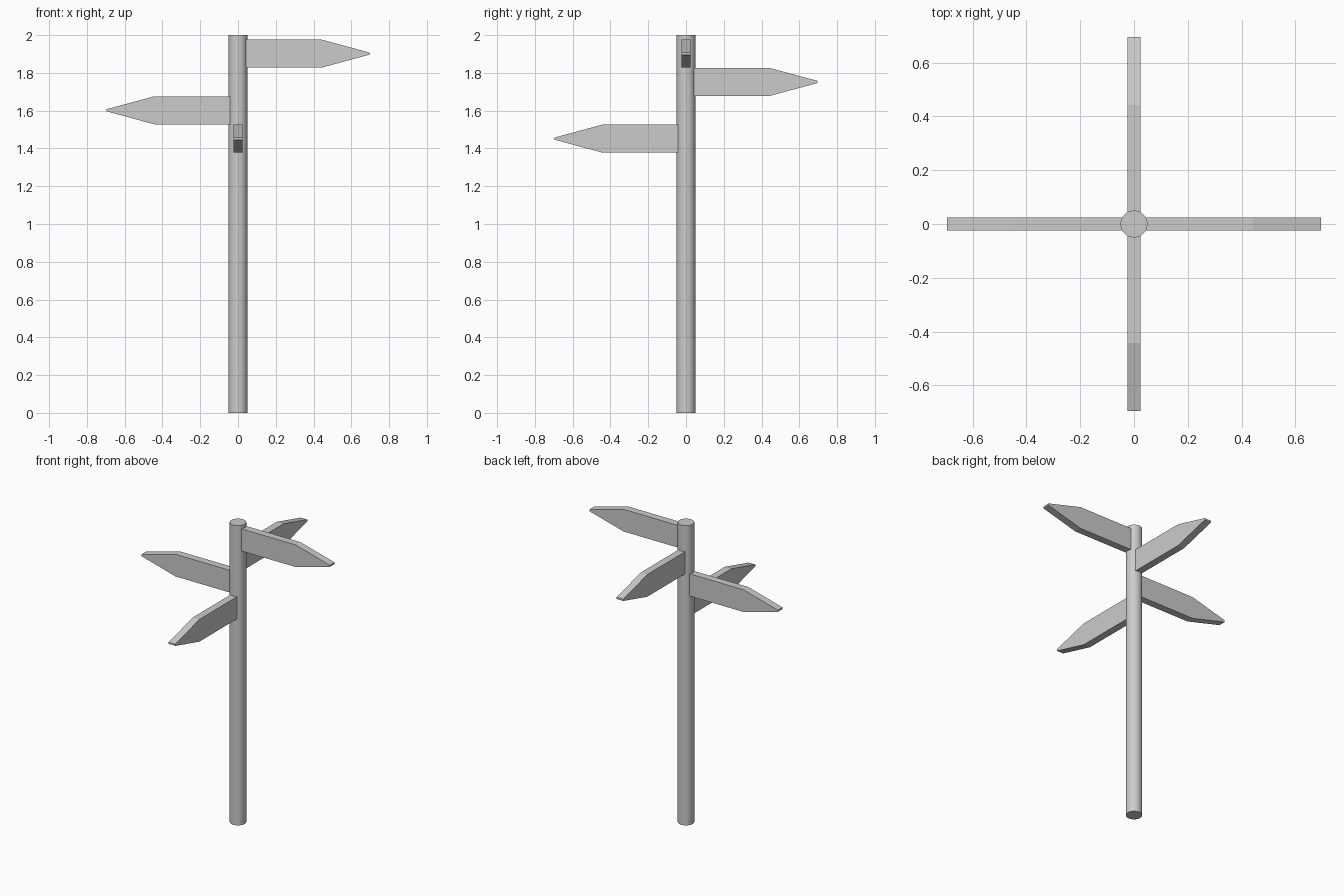
import bpy, bmesh, math
from mathutils import Matrix

if "Cube" in bpy.data.objects:
    bpy.data.objects.remove(bpy.data.objects["Cube"])

# Round pole
bpy.ops.mesh.primitive_cylinder_add(vertices=32, radius=0.05, depth=2, location=(0, 0, 1))
pole = bpy.context.object
pole.name = "pole"
bpy.ops.object.shade_smooth_by_angle(angle=math.radians(30))

# Pointed board outline (distance from pole axis, height) with a slightly blunt tip
HALF_H, HALF_T, TIP = 0.074, 0.0245, 0.006
OUTLINE = [(0.0425, -HALF_H), (0.443, -HALF_H), (0.695, -TIP),
           (0.695, TIP), (0.443, HALF_H), (0.0425, HALF_H)]


def arrow_board(name, z, angle):
    bm = bmesh.new()
    face = bm.faces.new([bm.verts.new((x, -HALF_T, h)) for x, h in OUTLINE])
    ext = bmesh.ops.extrude_face_region(bm, geom=[face], use_keep_orig=True)
    moved = [v for v in ext["geom"] if isinstance(v, bmesh.types.BMVert)]
    bmesh.ops.translate(bm, verts=moved, vec=(0, 2 * HALF_T, 0))
    bmesh.ops.recalc_face_normals(bm, faces=bm.faces)
    bm.transform(Matrix.Rotation(angle, 4, 'Z'))
    mesh = bpy.data.meshes.new(name)
    bm.to_mesh(mesh)
    bm.free()
    board = bpy.data.objects.new(name, mesh)
    board.location.z = z
    bpy.context.collection.objects.link(board)


# Four boards spiralling down the pole: right, back, left, front
for i, side in enumerate(("right", "back", "left", "front")):
    arrow_board(f"{side}_arrow_board", 1.902 - 0.15 * i, i * math.pi / 2)
